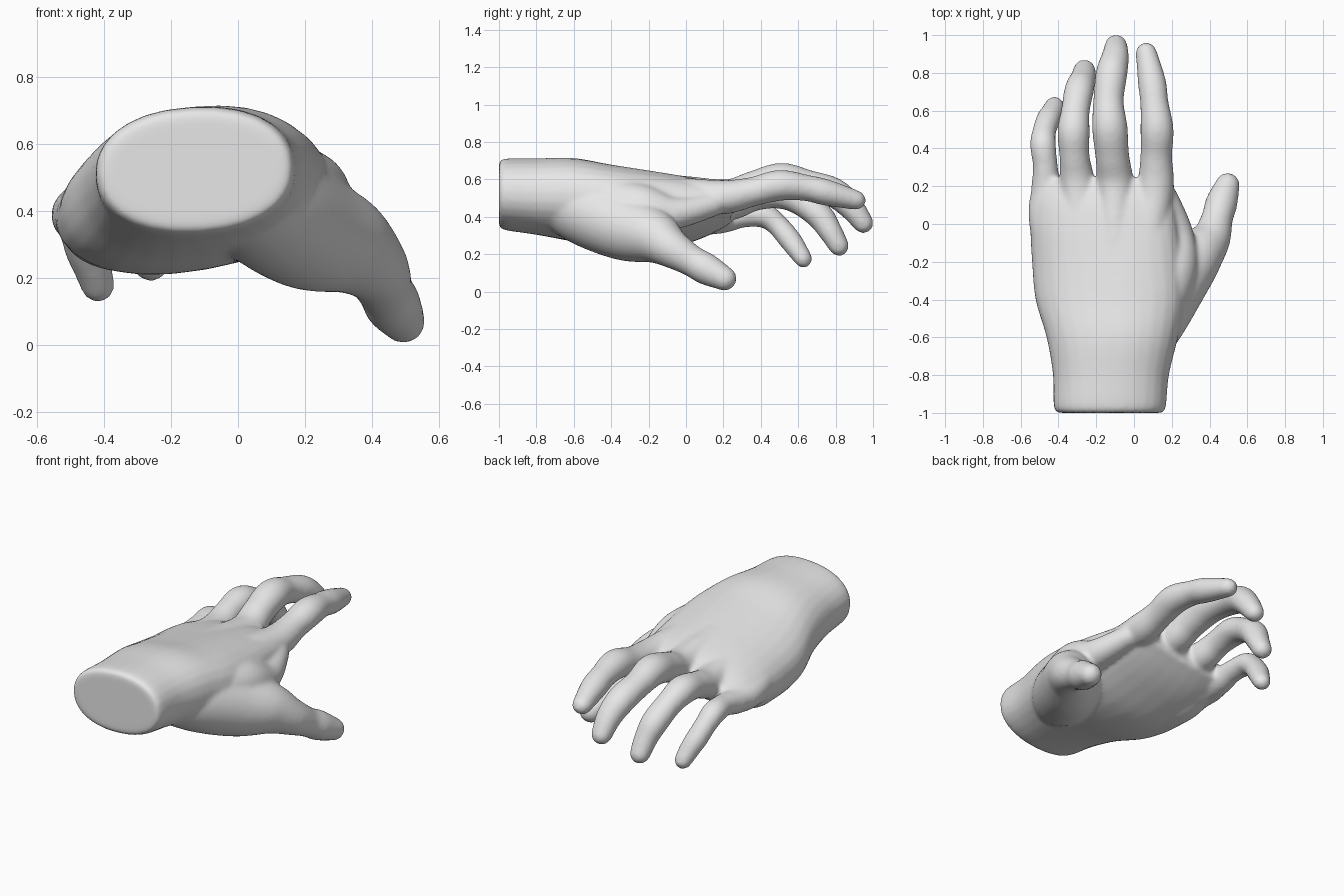
import bpy, bmesh, math
from mathutils import Vector

cube = bpy.data.objects.get("Cube")
if cube:
    bpy.data.objects.remove(cube, do_unlink=True)

SIDES = 28
SWELL = 0.004  # makes up for the shrinkage of the final smoothing
bm = bmesh.new()


def spline(rows, steps=8):
    """Catmull-Rom interpolation through rows of equal length."""
    p = [rows[0]] + list(rows) + [rows[-1]]
    out = []
    for i in range(1, len(p) - 2):
        for s in range(steps):
            t = s / steps
            out.append([0.5 * (2 * b + (c - a) * t + (2 * a - 5 * b + 4 * c - d) * t * t
                               + (3 * b - a - 3 * c + d) * t ** 3)
                        for a, b, c, d in zip(*p[i - 1:i + 3])])
    return out + [list(rows[-1])]


def loft(rings):
    """Closed skin over a list of rings of points."""
    loops = [[bm.verts.new(co) for co in ring] for ring in rings]
    faces = [bm.faces.new(loops[0]), bm.faces.new(loops[-1])]
    for a, b in zip(loops, loops[1:]):
        for i in range(SIDES):
            j = (i + 1) % SIDES
            faces.append(bm.faces.new((a[i], a[j], b[j], b[i])))
    bmesh.ops.recalc_face_normals(bm, faces=faces)


def tube(points, thick=0.94):
    """Round-ended limb through (x, y, z, radius) points."""
    rows = spline(points)
    pos = [Vector(r[:3]) for r in rows]
    discs = []
    for i, row in enumerate(rows):
        t = (pos[min(i + 1, len(pos) - 1)] - pos[max(i - 1, 0)]).normalized()
        discs.append((pos[i], t, row[3] + SWELL))
    caps = [math.radians(a) for a in (20, 40, 58, 72, 84)]
    (c0, t0, r0), (c1, t1, r1) = discs[0], discs[-1]
    start = [(c0 - t0 * r0 * math.sin(a), t0, r0 * math.cos(a)) for a in reversed(caps)]
    end = [(c1 + t1 * r1 * math.sin(a), t1, r1 * math.cos(a)) for a in caps]
    rings = []
    for c, t, r in start + discs + end:
        side = t.cross(Vector((0, 0, 1))).normalized()
        up = side.cross(t)
        rings.append([c + side * r * math.cos(k * math.tau / SIDES)
                      + up * r * thick * math.sin(k * math.tau / SIDES) for k in range(SIDES)])
    loft(rings)


# Wrist and palm: y, centre x, centre z, half width, half height, tilt
palm = [
    (-1.00, -0.125, 0.52, 0.270, 0.165, 0.04),
    (-0.97, -0.128, 0.52, 0.297, 0.190, 0.05),
    (-0.80, -0.122, 0.508, 0.308, 0.203, 0.08),
    (-0.60, -0.115, 0.490, 0.350, 0.220, 0.12),
    (-0.40, -0.125, 0.450, 0.400, 0.220, 0.16),
    (-0.20, -0.140, 0.430, 0.405, 0.205, 0.18),
    (0.00, -0.160, 0.435, 0.395, 0.165, 0.17),
    (0.13, -0.165, 0.445, 0.375, 0.125, 0.16),
    (0.24, -0.165, 0.455, 0.335, 0.070, 0.16),
]


def section(y, cx, cz, w, h, tilt):
    ring = []
    for k in range(SIDES):
        a = k * math.tau / SIDES
        c, s = math.cos(a), math.sin(a)
        u = w * math.copysign(abs(c) ** 0.9, c)
        v = h * math.copysign(abs(s) ** 0.9, s)
        ring.append((cx + u * math.cos(tilt) - v * math.sin(tilt), y,
                     cz + u * math.sin(tilt) + v * math.cos(tilt)))
    return ring


loft([section(*row) for row in spline(palm, 6)])

# Index finger with its hand bone
tube([(0.02, -0.40, 0.555, 0.085), (0.09, 0.00, 0.525, 0.085), (0.115, 0.20, 0.505, 0.093),
      (0.118, 0.36, 0.535, 0.080), (0.122, 0.50, 0.568, 0.084), (0.108, 0.64, 0.555, 0.071),
      (0.095, 0.75, 0.530, 0.071), (0.065, 0.905, 0.490, 0.053)])
# Middle finger
tube([(-0.10, -0.40, 0.575, 0.085), (-0.10, 0.00, 0.535, 0.085), (-0.10, 0.22, 0.510, 0.092),
      (-0.115, 0.36, 0.560, 0.086), (-0.128, 0.51, 0.600, 0.090), (-0.135, 0.65, 0.575, 0.077),
      (-0.120, 0.79, 0.530, 0.080), (-0.100, 0.88, 0.455, 0.070), (-0.095, 0.945, 0.370, 0.056)])
# Ring finger
tube([(-0.22, -0.40, 0.545, 0.085), (-0.28, 0.00, 0.485, 0.085), (-0.30, 0.22, 0.465, 0.088),
      (-0.315, 0.36, 0.505, 0.076), (-0.320, 0.49, 0.525, 0.082), (-0.310, 0.60, 0.485, 0.072),
      (-0.290, 0.71, 0.410, 0.074), (-0.270, 0.77, 0.325, 0.064), (-0.262, 0.815, 0.248, 0.055)])
# Little finger
tube([(-0.36, -0.40, 0.470, 0.090), (-0.46, 0.00, 0.395, 0.090), (-0.465, 0.18, 0.385, 0.076),
      (-0.470, 0.31, 0.405, 0.062), (-0.482, 0.42, 0.405, 0.065), (-0.475, 0.49, 0.355, 0.059),
      (-0.455, 0.55, 0.285, 0.060), (-0.435, 0.59, 0.230, 0.055), (-0.420, 0.625, 0.178, 0.048)])
# Thumb with the ball of the thumb
tube([(-0.02, -0.70, 0.49, 0.15), (0.08, -0.52, 0.42, 0.18), (0.20, -0.33, 0.345, 0.175),
      (0.32, -0.18, 0.298, 0.145), (0.405, -0.08, 0.232, 0.103), (0.44, 0.03, 0.165, 0.080),
      (0.463, 0.11, 0.120, 0.081), (0.495, 0.205, 0.070, 0.062)], 1.0)
# Web between thumb and index finger
tube([(0.11, -0.50, 0.50, 0.12), (0.20, -0.25, 0.455, 0.13),
      (0.225, -0.06, 0.420, 0.088), (0.165, 0.14, 0.465, 0.065)])
# Heel of the hand on the little finger side
tube([(-0.26, -0.55, 0.41, 0.14), (-0.32, -0.30, 0.365, 0.15),
      (-0.40, -0.08, 0.360, 0.130), (-0.42, 0.06, 0.375, 0.095)])

mesh = bpy.data.meshes.new("hand")
bm.to_mesh(mesh)
bm.free()
hand = bpy.data.objects.new("hand", mesh)
bpy.context.collection.objects.link(hand)

# Fuse the parts into one smooth skin
fuse = hand.modifiers.new("fuse", 'REMESH')
fuse.mode = 'VOXEL'
fuse.voxel_size = 0.012
fuse.use_smooth_shade = True
soften = hand.modifiers.new("soften", 'SMOOTH')
soften.factor = 0.5
soften.iterations = 12

grey = bpy.data.materials.new("light grey")
grey.use_nodes = True
grey.diffuse_color = (0.8, 0.8, 0.8, 1)
grey.node_tree.nodes["Principled BSDF"].inputs["Base Color"].default_value = (0.8, 0.8, 0.8, 1)
mesh.materials.append(grey)
for poly in mesh.polygons:
    poly.use_smooth = True
